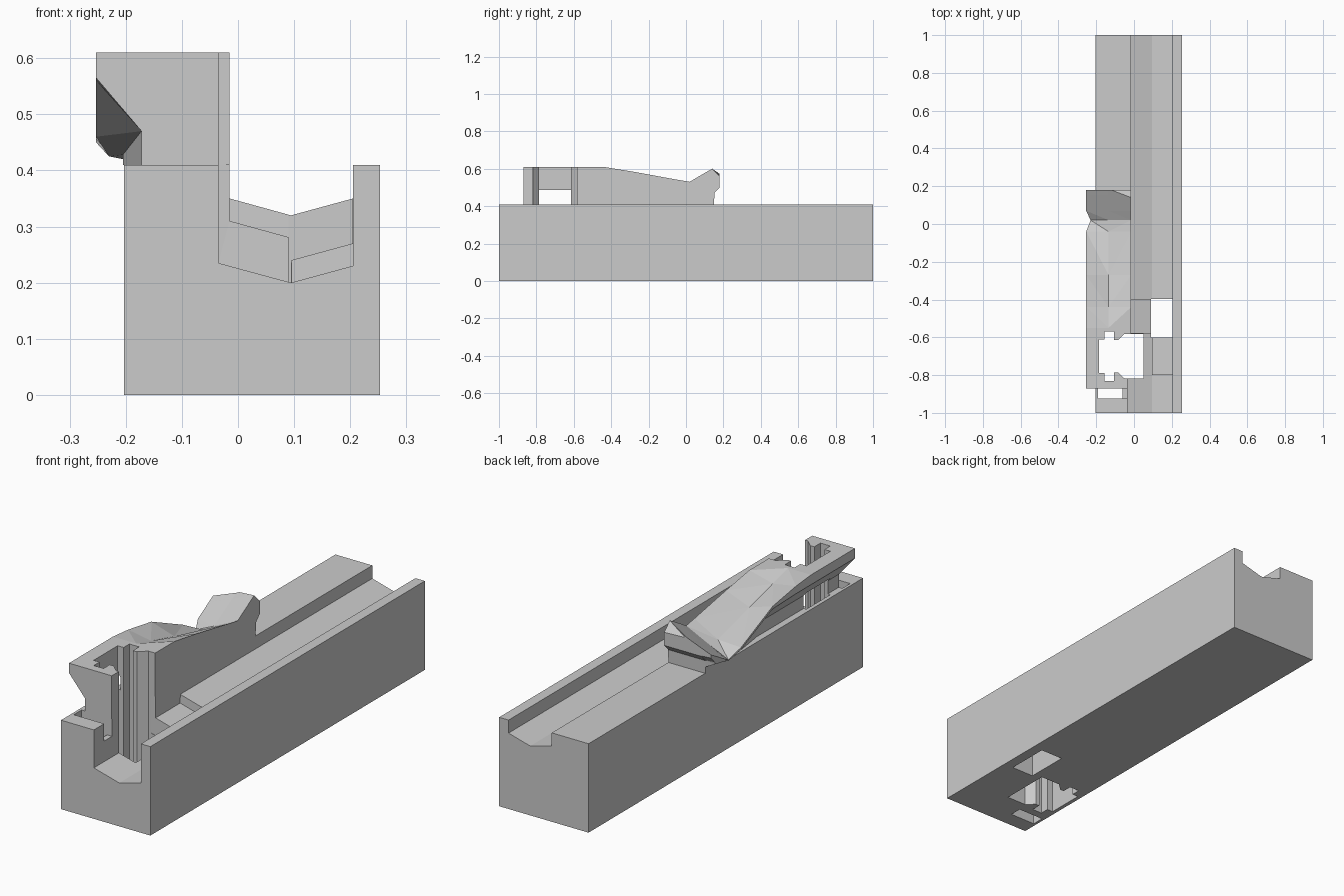
import bpy, bmesh

old = bpy.data.objects.get("Cube")
if old:
    bpy.data.objects.remove(old)

grey = bpy.data.materials.new("plain_grey")
grey.use_nodes = True
shade = (0.6, 0.6, 0.6, 1)
grey.diffuse_color = shade
grey.node_tree.nodes["Principled BSDF"].inputs["Base Color"].default_value = shade


def loft(name, rings):
    """Skin a closed solid through rings of equal length."""
    bm = bmesh.new()
    loops = [[bm.verts.new(p) for p in ring] for ring in rings]
    count = len(loops[0])
    sides = []
    for a, b in zip(loops, loops[1:]):
        for i in range(count):
            j = (i + 1) % count
            sides.append(bm.faces.new((a[i], a[j], b[j], b[i])))
    bm.faces.new(list(reversed(loops[0])))
    bm.faces.new(loops[-1])
    bmesh.ops.triangulate(bm, faces=sides)
    if bm.calc_volume(signed=True) < 0:
        bmesh.ops.reverse_faces(bm, faces=bm.faces[:])
    mesh = bpy.data.meshes.new(name)
    bm.to_mesh(mesh)
    bm.free()
    mesh.materials.append(grey)
    obj = bpy.data.objects.new(name, mesh)
    bpy.context.collection.objects.link(obj)
    return obj


def along_y(name, profile, y0, y1):
    return loft(name, [[(x, y, z) for x, z in profile] for y in (y0, y1)])


def box(name, x0, x1, y0, y1, z0, z1):
    return along_y(name, [(x0, z0), (x1, z0), (x1, z1), (x0, z1)], y0, y1)


def cut(target, cutter):
    cutter.hide_render = True
    cutter.hide_set(True)
    mod = target.modifiers.new(cutter.name, "BOOLEAN")
    mod.operation = "DIFFERENCE"
    mod.solver = "EXACT"
    mod.object = cutter


TOP, OPEN, STEP = 0.41, 0.8, 0.001
WALL, FRONT_WALL, MID, RAIL = -0.015, -0.035, 0.095, 0.205

# Rail body: channel sections from front to back, each stepping to the next
# start, end, right wall, floor heights: rail side, middle, middle, wall side
sections = [
    (-1, -0.8, FRONT_WALL, 0.23, 0.2, 0.2, 0.235),
    (-0.8, -0.58, FRONT_WALL, 0.27, 0.24, 0.2, 0.235),
    (-0.58, -0.5, WALL, 0.27, 0.24, 0.28, 0.31),
    (-0.5, -0.4, WALL, 0.35, 0.32, 0.28, 0.31),
    (-0.4, 1, WALL, 0.35, 0.32, 0.32, 0.35)]
rings = []
for start, end, wall, rail_z, mid_z, low_z, wall_z in sections:
    profile = [(-0.203, 0), (0.253, 0), (0.253, TOP), (RAIL, TOP), (RAIL, rail_z),
               (MID, mid_z), (MID - STEP, low_z), (wall, wall_z), (wall, TOP),
               (-0.203, TOP)]
    for y in (start if start == -1 else start + STEP, end):
        rings.append([(x, y, z) for x, z in profile])
rail_body = loft("rail_body", rings)

# Drop hole in the channel, and slot behind the front plate
cut(rail_body, box("drop_hole_cutter", 0.09, RAIL - STEP / 2, -0.6, -0.398, -0.1, OPEN))
cut(rail_body, along_y("slot_cutter", [
    (-0.19, -0.1), (-0.06, -0.1), (-0.06, 0.33), (0, 0.33),
    (0, OPEN), (-0.19, OPEN)], -0.925, -0.868))

# Keyed shaft through body and lever, mirrored about its middle
half = [(-0.185, 0.088), (-0.155, 0.088), (-0.155, 0.13), (-0.105, 0.13),
        (-0.105, 0.085), (-0.085, 0.085), (-0.05, 0.118), (0.05, 0.118)]
centre = -0.7
outline = [(x, centre + d) for x, d in half]
outline += [(x, centre - d) for x, d in reversed(half)]
shaft = loft("keyed_shaft_cutter", [[(x, y, z) for x, y in outline] for z in (-0.1, OPEN)])
cut(rail_body, shaft)

# Lever: y, right / middle / left top heights, left edge, overhang height,
# then the inner corner under the overhang
stations = [
    (-0.87, 0.61, 0.61, 0.61, -0.253, 0.565, -0.172, 0.47),
    (-0.55, 0.61, 0.61, 0.61, -0.253, 0.565, -0.172, 0.47),
    (-0.44, 0.61, 0.58, 0.6, -0.253, 0.565, -0.172, 0.47),
    (-0.27, 0.582, 0.536, 0.572, -0.253, 0.56, -0.172, 0.47),
    (-0.04, 0.54, 0.475, 0.47, -0.253, 0.46, -0.205, 0.428),
    (0.02, 0.53, 0.473, 0.43, -0.23, 0.425, -0.205, 0.42),
    (0.07, 0.56, 0.502, 0.457, -0.253, 0.45, -0.205, 0.428),
    (0.15, 0.606, 0.548, 0.503, -0.253, 0.465, -0.205, 0.44),
    (0.152, 0.607, 0.549, 0.504, -0.253, 0.475, -0.205, 0.472),
    (0.18, 0.623, 0.565, 0.52, -0.253, 0.505, -0.205, 0.502)]
rings = []
for y, right, mid, left, edge, low, inner_x, inner_z in stations:
    base = TOP if y < 0.151 else inner_z - 0.002
    rings.append([(WALL, y, right), (-0.135, y, mid), (edge, y, left), (edge, y, low),
                  (inner_x, y, inner_z), (inner_x, y, base), (WALL, y, base)])
lever = loft("lever", rings)
cut(lever, shaft)
cut(lever, box("side_window_cutter", -0.3, -0.1, -0.785, -0.615, 0.4, 0.48))
cut(lever, box("lever_front_cutter", FRONT_WALL, 0.1, -0.9, -0.75, 0.3, OPEN))

# Bevelled corner at the tip of the lever's thumb rest
bevel = [(0.0375, 0.12, 0.6175), (-0.1725, 0.2, 0.5475), (0.0375, 0.2, 0.5375)]
cut(lever, loft("tip_bevel_cutter", [bevel, [(x, y, OPEN) for x, y, z in bevel]]))
